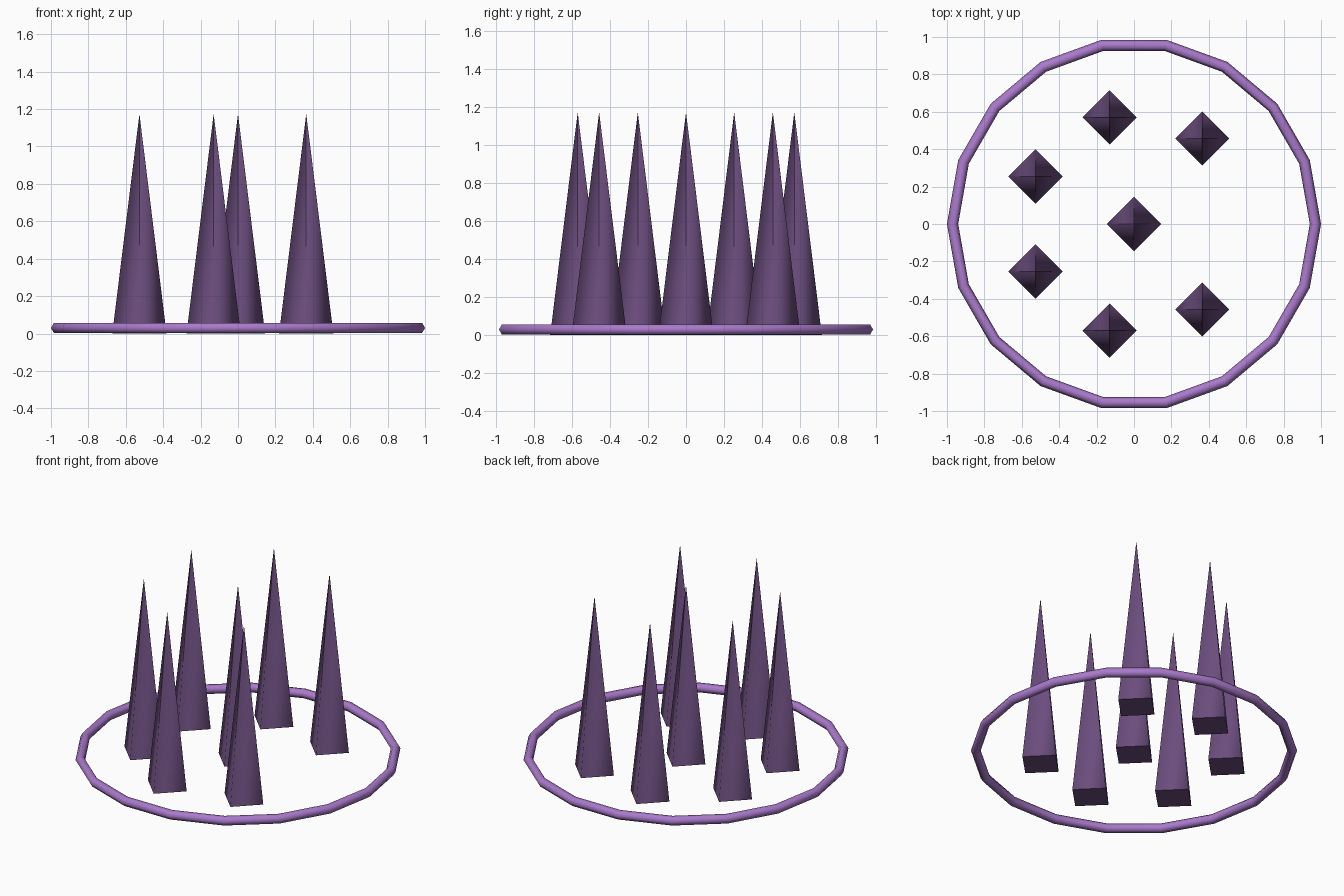
import bpy, bmesh, math

if "Cube" in bpy.data.objects:
    bpy.data.objects.remove(bpy.data.objects["Cube"])

SPIKE_RADIUS, SPIKE_HEIGHT = 0.145, 1.17
CIRCLE_RADIUS = 0.585


def make_material(name, color):
    mat = bpy.data.materials.new(name)
    mat.diffuse_color = (*color, 1.0)
    mat.use_nodes = True
    mat.node_tree.nodes["Principled BSDF"].inputs["Base Color"].default_value = mat.diffuse_color
    return mat


dark_purple = make_material("dark purple", (0.150, 0.076, 0.210))
light_purple = make_material("light purple", (0.402, 0.195, 0.597))

# Ground ring: 18-sided loop with a hexagonal tube
bpy.ops.mesh.primitive_torus_add(major_segments=18, minor_segments=6,
                                 major_radius=0.97, minor_radius=0.03,
                                 location=(0, 0, 0.03))
ring = bpy.context.object
ring.name = "ground_ring"
ring.data.materials.append(light_purple)
ring.data.shade_smooth()

# Shared spike mesh: four-sided, corners on the axes, soft sides, sharp base
bm = bmesh.new()
bmesh.ops.create_cone(bm, cap_ends=True, segments=4, radius1=SPIKE_RADIUS,
                      radius2=0.0005, depth=SPIKE_HEIGHT)
bmesh.ops.translate(bm, verts=bm.verts, vec=(0, 0, SPIKE_HEIGHT / 2))
for face in bm.faces:
    face.smooth = abs(face.normal.z) < 0.5
for edge in bm.edges:
    a, b = edge.verts
    edge.smooth = abs(a.co.z - b.co.z) > 0.1
spike_mesh = bpy.data.meshes.new("spike")
bm.to_mesh(spike_mesh)
bm.free()
spike_mesh.materials.append(dark_purple)

# One spike in the middle, six on a seven-step circle with the +x step left open
for i in range(7):
    radius = CIRCLE_RADIUS if i else 0.0
    angle = i * math.tau / 7
    spike = bpy.data.objects.new(f"spike_{i}" if i else "centre_spike", spike_mesh)
    spike.location = (radius * math.cos(angle), radius * math.sin(angle), 0)
    bpy.context.collection.objects.link(spike)
